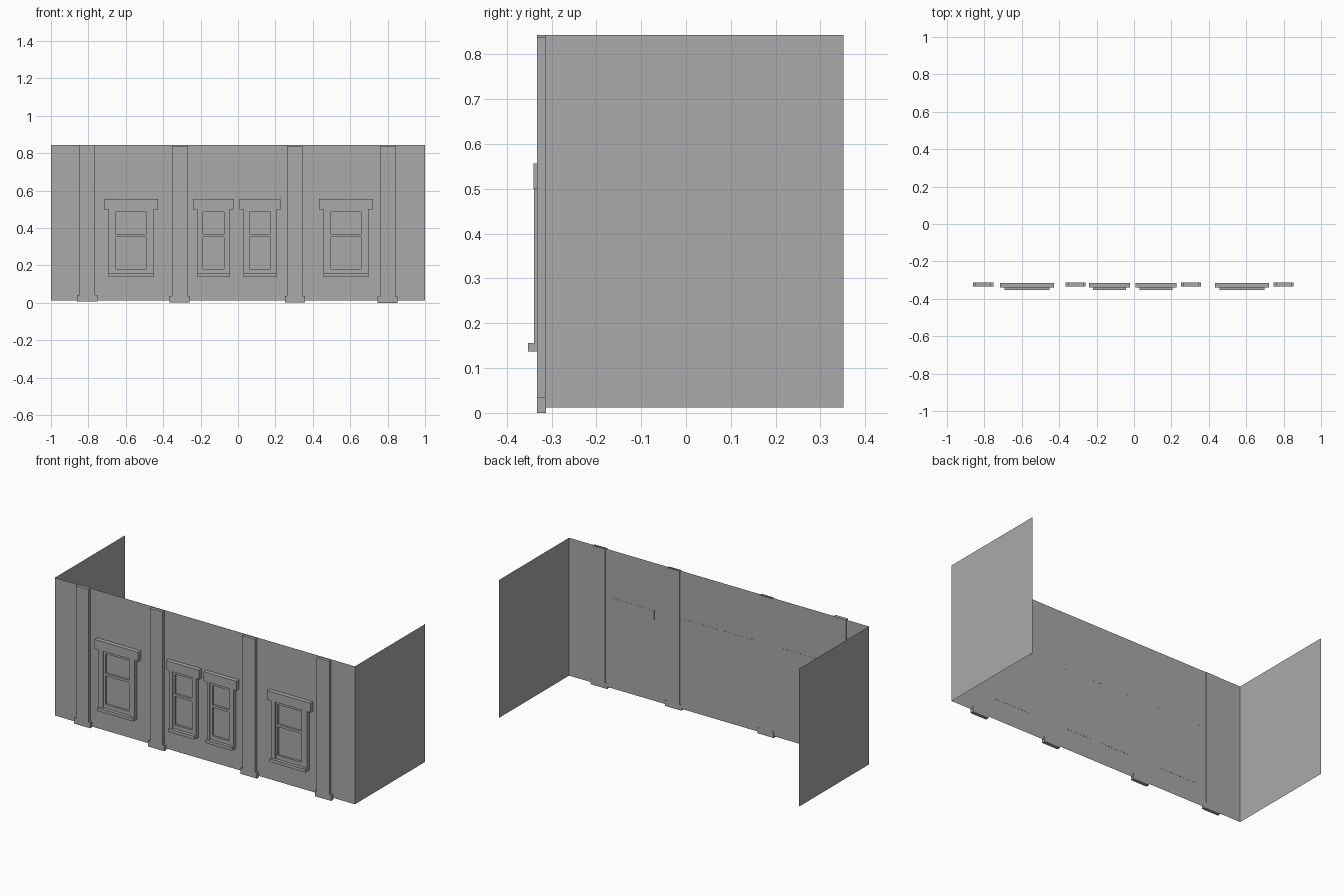
import bpy, bmesh

cube = bpy.data.objects.get("Cube")
if cube:
    bpy.data.objects.remove(cube, do_unlink=True)

grey = bpy.data.materials.new("plain_grey")
grey.use_nodes = True
grey.diffuse_color = (0.4, 0.4, 0.4, 1)
grey.node_tree.nodes["Principled BSDF"].inputs["Base Color"].default_value = (0.4, 0.4, 0.4, 1)

WALL_Y, REAR_Y = -0.315, 0.352
WALL_LOW, WALL_TOP = 0.012, 0.843


def finish(name, bm):
    mesh = bpy.data.meshes.new(name)
    bm.to_mesh(mesh)
    bm.free()
    mesh.materials.append(grey)
    obj = bpy.data.objects.new(name, mesh)
    bpy.context.collection.objects.link(obj)
    return obj


def panel(name, xs, zs, front, back, holes=()):
    """Slab facing the front, split at xs and zs, with some cells left open."""
    bm = bmesh.new()
    grid = [[bm.verts.new((x, front, z)) for z in zs] for x in xs]
    for i in range(len(xs) - 1):
        for j in range(len(zs) - 1):
            if (i, j) not in holes:
                bm.faces.new((grid[i][j], grid[i + 1][j], grid[i + 1][j + 1], grid[i][j + 1]))
    loose = [v for v in bm.verts if not v.link_faces]
    bmesh.ops.delete(bm, geom=loose, context='VERTS')
    faces = bm.faces[:]
    ext = bmesh.ops.extrude_face_region(bm, geom=faces, use_keep_orig=True)
    for v in ext["geom"]:
        if isinstance(v, bmesh.types.BMVert):
            v.co.y = back
    bmesh.ops.recalc_face_normals(bm, faces=bm.faces[:])
    return finish(name, bm)


# Thin walls: front and two sides, open at the rear
bm = bmesh.new()
plan = [(-1, REAR_Y), (-1, WALL_Y), (1, WALL_Y), (1, REAR_Y)]
low = [bm.verts.new((x, y, WALL_LOW)) for x, y in plan]
top = [bm.verts.new((x, y, WALL_TOP)) for x, y in plan]
for i in range(3):
    bm.faces.new((low[i], low[i + 1], top[i + 1], top[i]))
finish("walls", bm)

# Pilasters, each one outline with a wider foot
for n, (x, foot, head) in enumerate([(-0.806, 0.008, 0.843), (-0.312, 0.002, 0.838),
                                     (0.304, 0.002, 0.838), (0.8, 0, 0.838)], 1):
    panel(f"pilaster_{n}", [x - 0.054, x - 0.042, x + 0.042, x + 0.054],
          [foot, foot + 0.034, head], -0.333, -0.3125, holes=[(0, 1), (2, 1)])

# Windows: centre, then half widths of lintel, casing, sash and glass
SILL_LOW, SILL_TOP, LINTEL_LOW, LINTEL_TOP = 0.137, 0.156, 0.5, 0.556
BACK = -0.3142
wide, narrow = (0.145, 0.12, 0.092, 0.08), (0.109, 0.088, 0.07, 0.056)
for n, (x, size) in enumerate([(-0.572, wide), (-0.131, narrow),
                               (0.118, narrow), (0.577, wide)], 1):
    lintel, casing, sash, glass = size
    panel(f"window_{n}_lintel", [x - lintel, x + lintel], [LINTEL_LOW, LINTEL_TOP], -0.3405, BACK)
    panel(f"window_{n}_sill", [x - casing, x + casing], [SILL_LOW, SILL_TOP], -0.353, BACK)
    panel(f"window_{n}_jambs", [x - casing, x - sash, x + sash, x + casing],
          [SILL_TOP, LINTEL_LOW], -0.339, BACK, holes=[(1, 0)])
    panel(f"window_{n}_sash", [x - sash, x - glass, x + glass, x + sash],
          [SILL_TOP, 0.18, 0.351, 0.366, 0.485, LINTEL_LOW], -0.333, -0.318,
          holes=[(1, 1), (1, 3)])
    panel(f"window_{n}_glass", [x - sash, x + sash], [SILL_TOP, LINTEL_LOW], -0.321, BACK)
